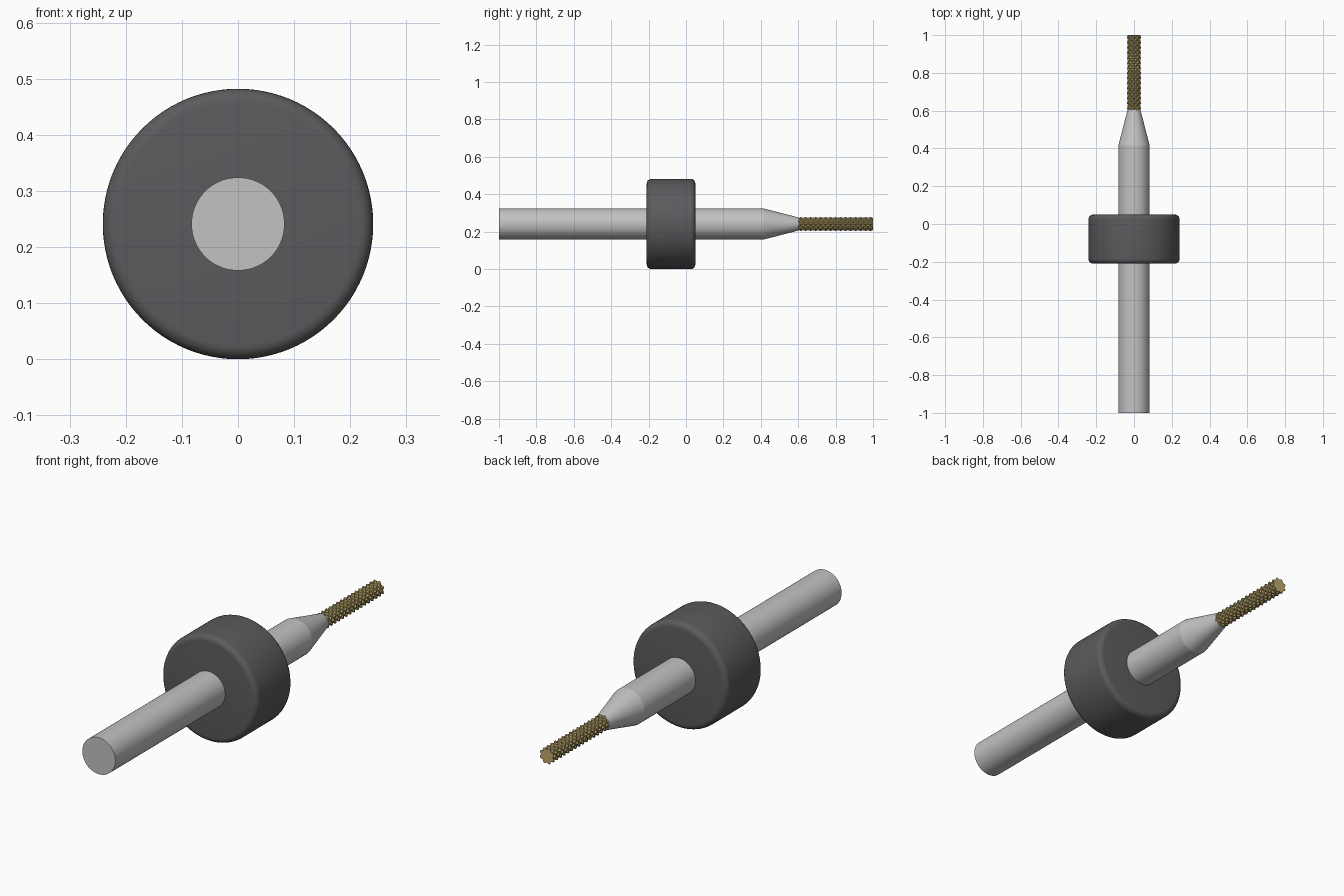
import bpy, bmesh, math

cube = bpy.data.objects.get("Cube")
if cube:
    bpy.data.objects.remove(cube, do_unlink=True)

AXIS_Z = 0.241


def material(name, rgb):
    m = bpy.data.materials.new(name)
    m.use_nodes = True
    m.diffuse_color = (*rgb, 1)
    m.node_tree.nodes["Principled BSDF"].inputs["Base Color"].default_value = (*rgb, 1)
    return m


steel = material("steel grey", (0.54, 0.54, 0.55))
plastic = material("dark grey plastic", (0.105, 0.105, 0.11))
gold = material("gold coating", (0.50, 0.39, 0.15))


def loft(name, rings, mat, smooth_angle):
    """Skin rings given as (y, list of radii) around the tool axis."""
    bm = bmesh.new()
    loops = []
    for y, radii in rings:
        n = len(radii)
        loops.append([bm.verts.new((r * math.cos(math.tau * i / n), y,
                                    r * math.sin(math.tau * i / n)))
                      for i, r in enumerate(radii)])
    for a, b in zip(loops, loops[1:]):
        for i in range(len(a)):
            j = (i + 1) % len(a)
            bm.faces.new((a[i], b[i], b[j], a[j]))
    bm.faces.new(loops[0])
    bm.faces.new(loops[-1][::-1])
    bmesh.ops.recalc_face_normals(bm, faces=bm.faces)
    mesh = bpy.data.meshes.new(name)
    bm.to_mesh(mesh)
    bm.free()
    mesh.materials.append(mat)
    ob = bpy.data.objects.new(name, mesh)
    ob.location.z = AXIS_Z
    bpy.context.collection.objects.link(ob)
    bpy.ops.object.select_all(action="DESELECT")
    ob.select_set(True)
    bpy.context.view_layer.objects.active = ob
    if smooth_angle:
        bpy.ops.object.shade_smooth_by_angle(angle=math.radians(smooth_angle))
    return ob


def lathe(name, profile, mat, sides=64, smooth_angle=30):
    return loft(name, [(y, [r] * sides) for y, r in profile], mat, smooth_angle)


# Round shank with its tapered neck
lathe("shank", [(-1.0, 0.083), (0.415, 0.083)], steel)
lathe("tapered_neck", [(0.415, 0.083), (0.605, 0.034)], steel)

# Depth ring with rounded rims
BACK, FRONT, RADIUS, ROUND = 0.05, -0.21, 0.241, 0.025
arc = [math.pi / 2 * i / 6 for i in range(7)]
rim = [(ROUND * (1 - math.cos(a)), RADIUS - ROUND * (1 - math.sin(a))) for a in arc]
profile = [(FRONT + d, r) for d, r in rim] + [(BACK - d, r) for d, r in reversed(rim)]
lathe("depth_ring", profile, plastic, 96)

# Cutting head with diamond teeth left by two crossing sets of helical grooves
STARTS, STEPS, PERIODS = 8, 8, 15
TIP, BASE, HEAD_R, DEPTH = 1.0, 0.60, 0.037, 0.008


def groove(phase):
    return max(0, 1 - 2.6 * abs((phase + 0.5) % 1 - 0.5))


rings = []
for k in range(PERIODS * STEPS + 1):
    along = k / STEPS
    radii = []
    for i in range(STARTS * STEPS):
        around = i / STEPS
        cut = max(groove(around + along), groove(around - along))
        radii.append(HEAD_R - DEPTH * cut)
    rings.append((BASE + (TIP - BASE) * along / PERIODS, radii))
loft("cutting_head", rings, gold, 0)
